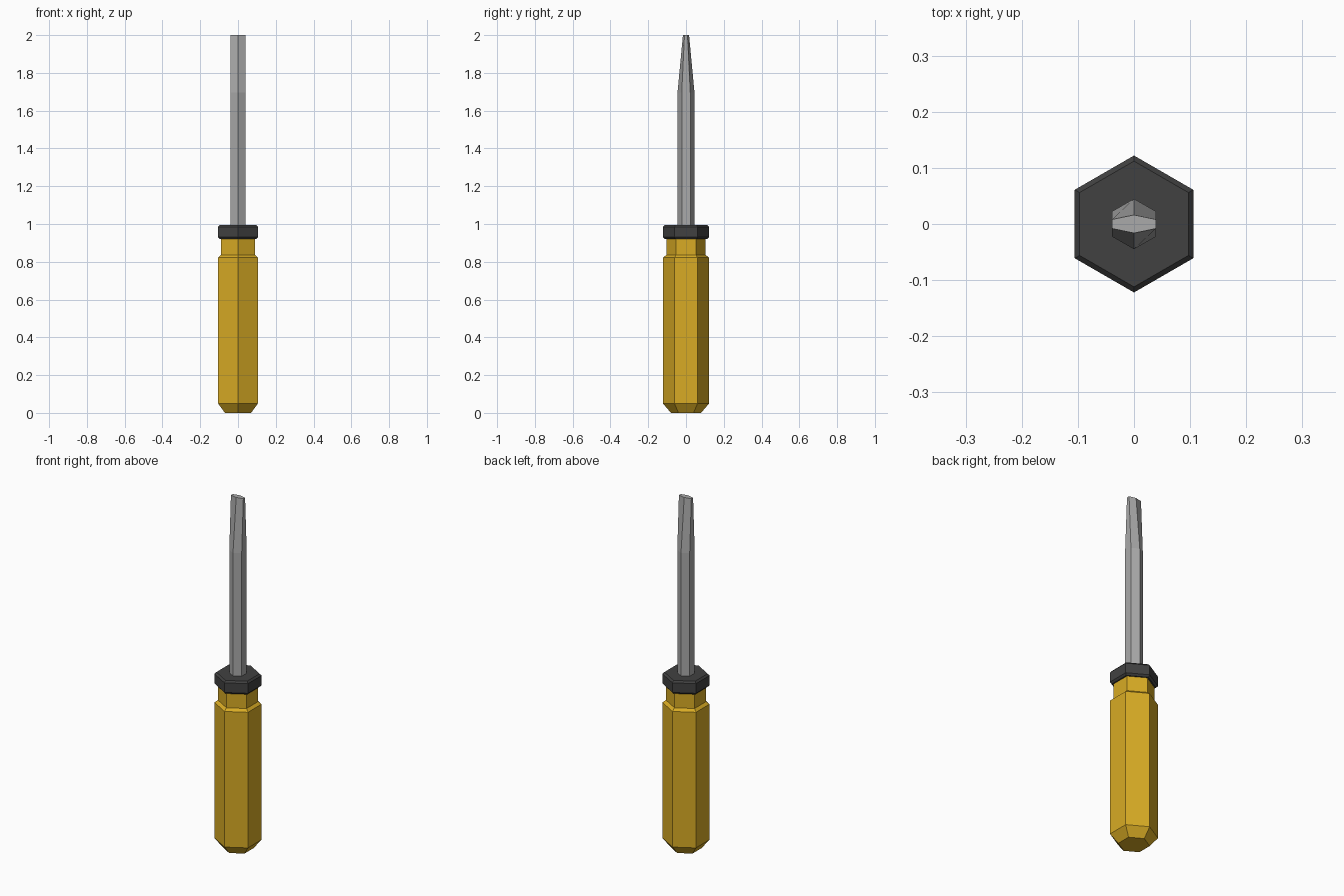
import bpy, bmesh
from math import pi, sin, cos

cube = bpy.data.objects.get("Cube")
if cube:
    bpy.data.objects.remove(cube, do_unlink=True)


def material(name, rgb):
    m = bpy.data.materials.new(name)
    m.use_nodes = True
    m.diffuse_color = (*rgb, 1)
    bsdf = next(n for n in m.node_tree.nodes if n.type == 'BSDF_PRINCIPLED')
    bsdf.inputs["Base Color"].default_value = (*rgb, 1)
    return m


def hex_part(name, profile, mat):
    """Loft hexagons with corners on the y axis; profile rows are radius, z, y squash."""
    bm = bmesh.new()
    rings = []
    for r, z, squash in profile:
        angles = [pi / 2 + i * pi / 3 for i in range(6)]
        rings.append([bm.verts.new((r * cos(a), r * sin(a) * squash, z)) for a in angles])
    bm.faces.new(rings[0][::-1])
    bm.faces.new(rings[-1])
    for low, high in zip(rings, rings[1:]):
        for i in range(6):
            j = (i + 1) % 6
            bm.faces.new((low[i], low[j], high[j], high[i]))
    bmesh.ops.recalc_face_normals(bm, faces=bm.faces)
    mesh = bpy.data.meshes.new(name)
    bm.to_mesh(mesh)
    bm.free()
    mesh.materials.append(mat)
    obj = bpy.data.objects.new(name, mesh)
    bpy.context.collection.objects.link(obj)
    return obj


yellow = material("yellow plastic", (0.69, 0.41, 0.018))
black = material("dark rubber", (0.053, 0.053, 0.053))
steel = material("steel", (0.4, 0.4, 0.4))

# Handle with chamfered butt and narrow neck
hex_part("handle", [(0.08, 0, 1), (0.122, 0.05, 1), (0.122, 0.822, 1),
                    (0.104, 0.836, 1), (0.104, 0.925, 1)], yellow)

# Collar with small chamfers
hex_part("collar", [(0.112, 0.92, 1), (0.122, 0.93, 1),
                    (0.122, 0.985, 1), (0.112, 0.995, 1)], black)

# Shaft flattening into a blade tip
hex_part("shaft", [(0.045, 0.98, 1), (0.045, 1.695, 1), (0.045, 2, 0.36)], steel)
